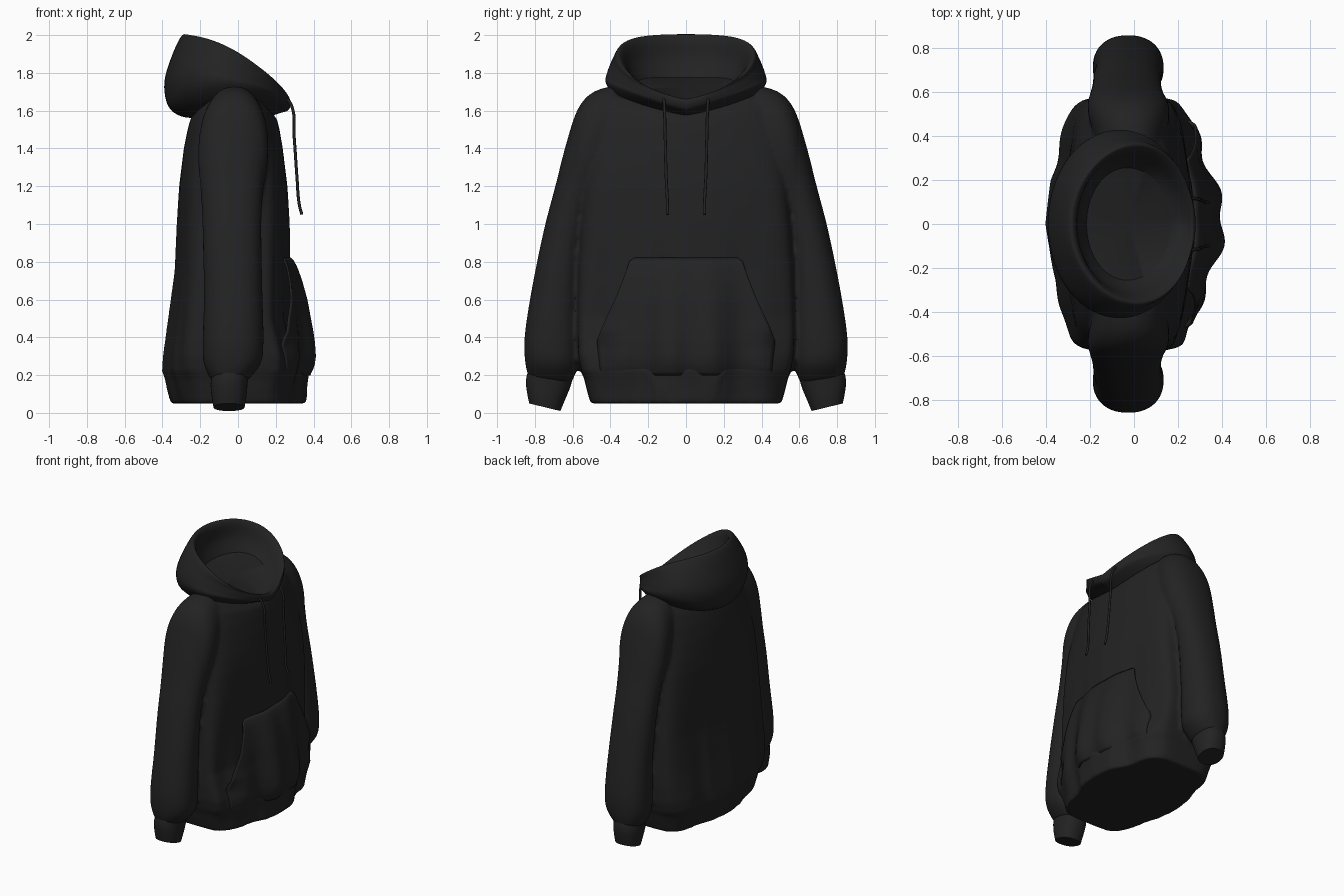
import bpy, bmesh, math
from mathutils import Vector

if "Cube" in bpy.data.objects:
    bpy.data.objects.remove(bpy.data.objects["Cube"])

mat = bpy.data.materials.new("black cotton")
mat.diffuse_color = (0.0165, 0.0165, 0.0165, 1)
mat.use_nodes = True
mat.node_tree.nodes["Principled BSDF"].inputs["Base Color"].default_value = mat.diffuse_color


def spline(keys, u):
    """Catmull-Rom through equally spaced key tuples, u in 0..1."""
    n = len(keys) - 1
    f = min(max(u, 0), 1) * n
    i = min(int(f), n - 1)
    t = f - i
    a, b, c, d = (keys[max(0, min(n, j))] for j in (i - 1, i, i + 1, i + 2))
    return [0.5 * (2 * q + (r - p) * t + (2 * p - 5 * q + 4 * r - s) * t * t
                   + (3 * q - p - 3 * r + s) * t ** 3) for p, q, r, s in zip(a, b, c, d)]


def table(keys, z):
    """Linear lookup of (z, value...) rows sorted upwards."""
    if z <= keys[0][0]:
        return keys[0][1:]
    for a, b in zip(keys, keys[1:]):
        if z <= b[0]:
            t = (z - a[0]) / (b[0] - a[0])
            return [p + (q - p) * t for p, q in zip(a[1:], b[1:])]
    return keys[-1][1:]


def spow(v, p):
    return math.copysign(abs(v) ** p, v)


def add_loft(bm, rings, closed=True, caps=()):
    vs = [[bm.verts.new(p) for p in r] for r in rings]
    n = len(vs[0])
    for a, b in zip(vs, vs[1:]):
        for i in range(n if closed else n - 1):
            j = (i + 1) % n
            bm.faces.new((a[i], a[j], b[j], b[i]))
    for c in caps:
        bm.faces.new(vs[c])


def finish(name, bm, angle=50):
    bmesh.ops.recalc_face_normals(bm, faces=bm.faces)
    me = bpy.data.meshes.new(name)
    bm.to_mesh(me)
    bm.free()
    me.materials.append(mat)
    ob = bpy.data.objects.new(name, me)
    bpy.context.collection.objects.link(ob)
    bpy.ops.object.select_all(action='DESELECT')
    ob.select_set(True)
    bpy.context.view_layer.objects.active = ob
    bpy.ops.object.shade_smooth_by_angle(angle=math.radians(angle))
    return ob


def folds(y, z):
    # soft vertical drape, strongest near the waistband
    k = max(0, min(1, (1.1 - z) / 0.8)) ** 1.5
    if z < 0.2:
        k *= 0.5 + 0.5 * max(0, (z - 0.05) / 0.15)
    return 0.016 * k * math.cos(2 * math.pi * (y + 0.1) / 0.25)


def bow(u, z, front=True):
    # panels curve away from the middle, then stay full beside the sleeves
    a = 0.08 + (0.20 if front else 0.11) * max(0, min(1, (1.3 - z) / 0.8))
    return 1 - a * (1 - math.cos(math.pi * min(1, abs(u) / 0.8))) / 2


# Body: rows of z, side lift, back depth, front depth, half width, squareness
BODY = [
    (0.05, 0, .36, .37, .505, 5), (0.12, 0, .38, .375, .525, 5), (0.185, 0, .395, .385, .54, 5.5),
    (0.22, 0, .41, .395, .555, 6), (0.30, 0, .405, .378, .57, 6.5), (0.40, 0, .39, .335, .575, 6.5),
    (0.50, 0, .375, .30, .575, 6.5), (0.75, 0, .338, .282, .57, 6), (1.0, 0, .325, .275, .555, 5),
    (1.2, 0, .312, .262, .54, 4.2), (1.4, 0, .287, .237, .515, 3.3), (1.5, 0.02, .267, .22, .50, 2.9),
    (1.56, 0.075, .25, .205, .46, 2.5), (1.59, 0.105, .235, .17, .41, 2.2), (1.595, 0.085, .20, .09, .33, 2)]
N = 140


def body_ring(z):
    lift, back, front, w, p = table(BODY, z)
    out = []
    for i in range(N):
        t = 2 * math.pi * i / N
        c, s = math.cos(t), math.sin(t)
        u = spow(s, 2 / p)
        x = (front if c > 0 else back) * spow(c, 2 / p) * bow(u, z, c > 0)
        x += folds(w * u, z) * (1 if c > 0 else -0.5) * min(1, abs(c) * 2)
        out.append(Vector((x, w * u, z + lift * abs(s) ** 1.3)))
    return out


# Sleeves: outer y z, inner y z, back x, front x
SLEEVE = [
    (.37, 1.735, .42, 1.20, -.18, .14), (.49, 1.70, .48, 1.14, -.205, .16),
    (.572, 1.61, .53, 1.08, -.21, .155), (.633, 1.43, .54, 1.0, -.20, .135),
    (.692, 1.20, .55, .90, -.19, .125), (.752, .97, .56, .75, -.185, .125),
    (.812, .68, .565, .55, -.18, .13), (.853, .42, .565, .36, -.187, .135),
    (.853, .28, .572, .25, -.182, .122), (.835, .19, .607, .155, -.142, .05)]
CUFF = [(.838, .215, .60, .18, -.14, .055), (.848, .17, .615, .13, -.145, .05),
        (.842, .11, .64, .07, -.14, .045), (.83, .05, .665, .01, -.13, .035)]


def tube(bm, keys, side, steps, caps):
    rings = []
    for k in range(steps + 1):
        oy, oz, iy, iz, xb, xf = spline(keys, k / steps)
        mid, half = Vector((0, (oy + iy) / 2, (oz + iz) / 2)), Vector((0, (oy - iy) / 2, (oz - iz) / 2))
        ring = []
        for i in range(40):
            t = 2 * math.pi * i / 40
            p = mid + half * spow(math.cos(t), 0.9)
            p.x = (xb + xf) / 2 + (xf - xb) / 2 * spow(math.sin(t), 0.9)
            p.y *= side
            ring.append(p)
        rings.append(ring)
    add_loft(bm, rings, caps=caps)


# Body and sleeves are fused into one soft garment
bm = bmesh.new()
levels = sorted({r[0] for r in BODY} | {0.26, 0.35, 0.45, 0.6, 0.68, 0.85, 0.92, 1.1, 1.3})
add_loft(bm, [body_ring(z) for z in levels], caps=(0, -1))
for side in (1, -1):
    tube(bm, SLEEVE, side, 36, (0, -1))
garment = finish("body_and_sleeves", bm)
mod = garment.modifiers.new("fuse", 'REMESH')
mod.mode, mod.voxel_size, mod.use_smooth_shade = 'VOXEL', 0.013, True
mod = garment.modifiers.new("soften", 'SMOOTH')
mod.factor, mod.iterations = 0.5, 8

for side, label in ((1, "left"), (-1, "right")):
    bm = bmesh.new()
    tube(bm, CUFF, side, 6, (-1,))
    finish(label + "_cuff", bm)

# Hood: outside, over the rim, then the lining down to a closed neck panel
# rows of front x z, back x z, side x z, half width
HOOD = [
    (.14, 1.56, -.20, 1.56, -.03, 1.64, .34), (.215, 1.585, -.30, 1.57, -.04, 1.69, .39),
    (.262, 1.60, -.37, 1.625, -.06, 1.75, .425), (.278, 1.625, -.39, 1.75, -.07, 1.80, .418),
    (.278, 1.65, -.35, 1.89, -.04, 1.865, .39), (.262, 1.662, -.295, 2.0, .01, 1.90, .365),
    (.24, 1.645, -.26, 1.975, .0, 1.885, .335), (.205, 1.63, -.255, 1.87, -.03, 1.81, .295),
    (.165, 1.635, -.215, 1.775, -.03, 1.745, .255)]


def hood_ring(u):
    fx, fz, bx, bz, sx, sz, w = spline(HOOD, u)
    ring = []
    for i in range(72):
        t = 2 * math.pi * i / 72
        c, s = math.cos(t), math.sin(t)
        k = abs(s) ** (1.1 if c > 0 else 2)
        mx, mz = (fx + bx) / 2, (fz + bz) / 2
        ring.append(Vector((mx + (fx - bx) / 2 * c + (sx - mx) * k, w * s,
                            mz + (fz - bz) / 2 * c + (sz - mz) * k)))
    return ring


bm = bmesh.new()
add_loft(bm, [hood_ring(k / 40) for k in range(41)], caps=(-1,))
bmesh.ops.poke(bm, faces=[f for f in bm.faces if len(f.verts) > 4])
finish("hood", bm)

# Front pocket: a sheet standing off the body with open slanted sides
# rows of z, depth, half width
POCKET = [(.20, .372, .45), (.25, .395, .455), (.30, .402, .46), (.38, .398, .47), (.45, .388, .445),
          (.60, .362, .375), (.70, .335, .335), (.77, .31, .31), (.805, .291, .298), (.82, .277, .27)]
rows = []
for k in range(33):
    z = 0.2 + 0.62 * k / 32
    depth, w = table(POCKET, z)
    base_front, base_w, p = table(BODY, z)[2:]
    row = []
    for i in range(49):
        u = -1 + 2 * i / 48
        v = u * w / base_w
        curve = (1 - abs(v) ** p) ** (1 / p) * bow(v, z)
        sewn = max(0, min(1, (0.43 - z) / 0.08)) * abs(u) ** 6
        d = depth + (min(base_front, depth) - depth) * sewn
        row.append(Vector((d * curve + folds(u * w, z), u * w, z)))
    rows.append(row)
bm = bmesh.new()
add_loft(bm, rows, closed=False)
pocket = finish("front_pocket", bm)
mod = pocket.modifiers.new("thickness", 'SOLIDIFY')
mod.thickness, mod.offset = 0.01, 0

# Drawstrings
for side, label in ((1, "left"), (-1, "right")):
    cu = bpy.data.curves.new(label + "_drawstring", 'CURVE')
    cu.dimensions, cu.bevel_depth, cu.bevel_resolution, cu.use_fill_caps = '3D', 0.008, 2, True
    pts = [(.25, .118, 1.67), (.282, .115, 1.63), (.298, .11, 1.45), (.312, .105, 1.25),
           (.325, .098, 1.10), (.338, .098, 1.05)]
    sp = cu.splines.new('BEZIER')
    sp.bezier_points.add(len(pts) - 1)
    for bp, (x, y, z) in zip(sp.bezier_points, pts):
        bp.co = (x, y * side, z)
        bp.handle_left_type = bp.handle_right_type = 'AUTO'
    cu.materials.append(mat)
    bpy.context.collection.objects.link(bpy.data.objects.new(label + "_drawstring", cu))
